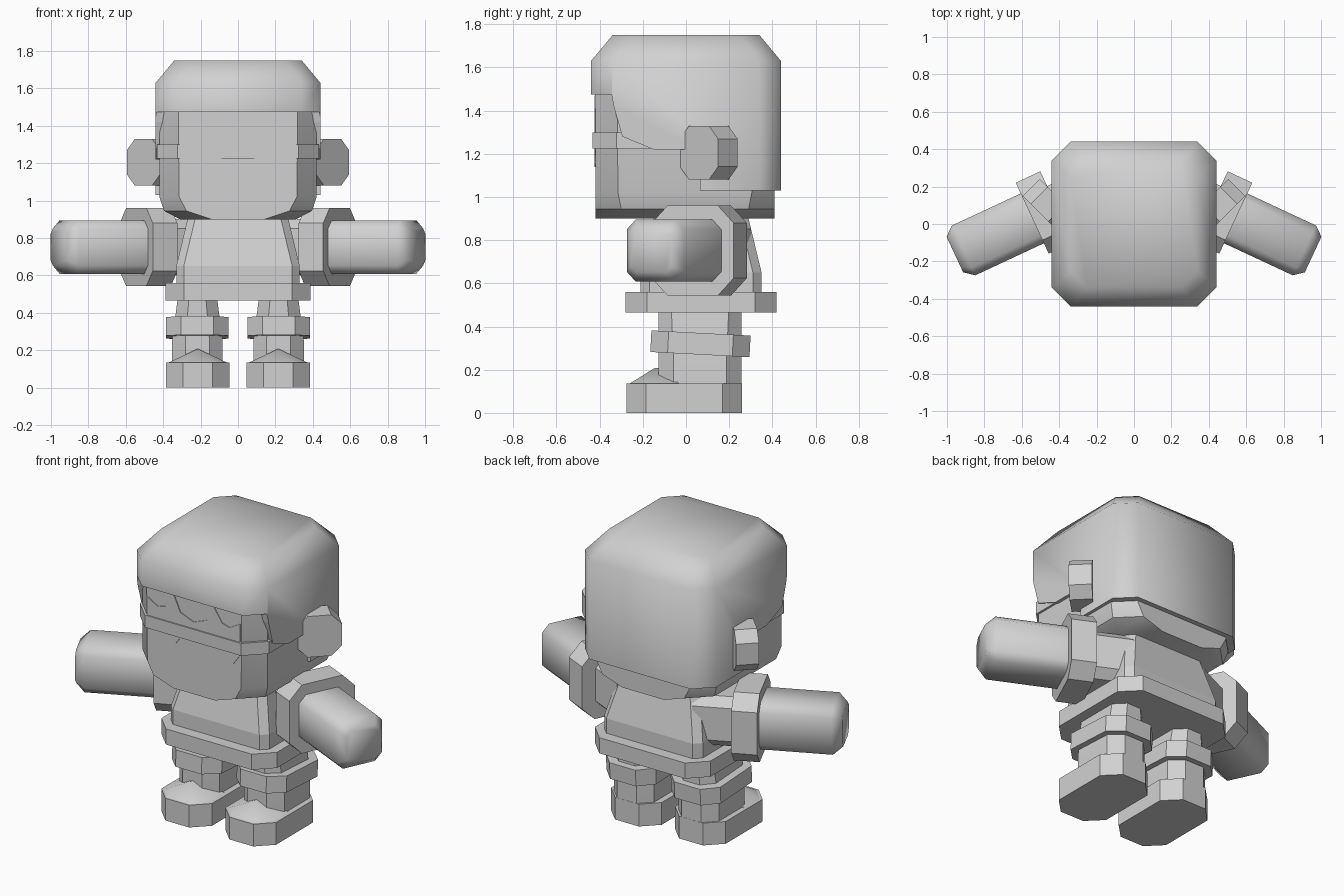
import bpy, bmesh, math
from mathutils import Matrix, Vector

if "Cube" in bpy.data.objects:
    bpy.data.objects.remove(bpy.data.objects["Cube"])

grey = bpy.data.materials.new("plain grey")
grey.diffuse_color = (0.64, 0.64, 0.64, 1)
grey.use_nodes = True
grey.node_tree.nodes["Principled BSDF"].inputs["Base Color"].default_value = grey.diffuse_color


def octagon(hx, hy, c, z, cx=0, cy=0):
    """Chamfered rectangle at height z."""
    pts = [(hx, -hy + c), (hx, hy - c), (hx - c, hy), (-hx + c, hy),
           (-hx, hy - c), (-hx, -hy + c), (-hx + c, -hy), (hx - c, -hy)]
    return [Vector((x + cx, y + cy, z)) for x, y in pts]


def finish(name, bm, mirror=False, angle=30):
    bmesh.ops.recalc_face_normals(bm, faces=bm.faces[:])
    me = bpy.data.meshes.new(name)
    bm.to_mesh(me)
    bm.free()
    me.materials.append(grey)
    ob = bpy.data.objects.new(name, me)
    bpy.context.collection.objects.link(ob)
    bpy.ops.object.select_all(action='DESELECT')
    ob.select_set(True)
    bpy.context.view_layer.objects.active = ob
    if angle:
        bpy.ops.object.shade_smooth_by_angle(angle=math.radians(angle))
    if mirror:
        ob.modifiers.new("Mirror", 'MIRROR').use_clip = False
    return ob


def loft(name, rings, matrix=Matrix(), mirror=False, angle=30):
    """Skin a stack of equal-sized rings and cap both ends."""
    bm = bmesh.new()
    vr = [[bm.verts.new(matrix @ p) for p in r] for r in rings]
    n = len(vr[0])
    for a, b in zip(vr, vr[1:]):
        for i in range(n):
            bm.faces.new((a[i], a[(i + 1) % n], b[(i + 1) % n], b[i]))
    bm.faces.new(vr[0][::-1])
    bm.faces.new(vr[-1])
    return finish(name, bm, mirror, angle)


def turned(deg, z):
    """Frame whose local Z points outwards and forwards by deg, local Y is up."""
    a = math.radians(deg)
    return Matrix(((math.sin(a), 0, math.cos(a), 0),
                   (math.cos(a), 0, -math.sin(a), 0),
                   (0, 1, 0, z), (0, 0, 0, 1)))


# Head with rounded jaw
loft("head", [
    octagon(0.31, 0.415, 0.17, 0.90, 0, -0.005),
    octagon(0.395, 0.415, 0.12, 0.945, 0, -0.005),
    octagon(0.42, 0.415, 0.105, 1.02, 0, -0.005),
    octagon(0.42, 0.415, 0.10, 1.55, 0, -0.005)])

# Hair: chamfered block, cut away around the face
hair = loft("hair", [
    octagon(0.44, 0.44, 0.10, 1.03),
    octagon(0.44, 0.44, 0.10, 1.63),
    octagon(0.34, 0.34, 0.09, 1.75)], angle=50)
profile = [(-0.6, 1.475), (-0.345, 1.475), (-0.335, 1.42), (-0.295, 1.28),
           (-0.15, 1.22), (0.065, 1.22), (0.065, 0.9), (-0.6, 0.9)]
cutter = loft("face_cutter", [[Vector((x, y, z)) for y, z in profile]
                              for x in (-0.6, 0.6)], angle=0)
cutter.hide_render = True
cutter.hide_viewport = True
cut = hair.modifiers.new("Face opening", 'BOOLEAN')
cut.operation = 'DIFFERENCE'
cut.solver = 'EXACT'
cut.object = cutter

# Strap and face mask
loft("mask_strap", [octagon(0.433, 0.433, 0.11, z) for z in (1.225, 1.30)])
half = [(0.09, 1.375), (0.134, 1.47), (0.19, 1.385), (0.24, 1.37), (0.31, 1.41),
        (0.31, 1.22), (0.26, 1.15), (0.19, 1.14), (0.12, 1.18), (0.07, 1.25)]
outline = [(0, 1.34)] + half + [(0, 1.285)] + [(-x, z) for x, z in reversed(half)]
loft("mask_plate", [[Vector((x, y, z)) for x, z in outline]
                    for y in (-0.425, -0.418)], angle=0)

# Ears, turned half forwards
loft("ear", [octagon(0.126, 0.124, 0.06, d, 0.40) for d in (0.187, 0.315)],
     turned(45, 1.205), True)

# Torso and flared hem
loft("torso", [
    octagon(0.33, 0.28, 0.04, 0.54, 0, 0.07),
    octagon(0.33, 0.28, 0.04, 0.65, 0, 0.07),
    octagon(0.265, 0.215, 0.04, 0.92, 0, 0.07)], angle=10)
loft("hem", [octagon(0.388, 0.35, 0.10, z, 0, 0.07) for z in (0.465, 0.56)])

# Arms, swung forwards
arm = turned(25, 0.752)
loft("sleeve", [octagon(0.15, 0.15, 0.05, d, 0.23) for d in (0.10, 0.36)], arm, True)
loft("sleeve_cuff", [octagon(0.209, 0.208, 0.08, d, 0.258) for d in (0.335, 0.48)],
     arm, True)
loft("forearm", [
    octagon(0.147, 0.143, 0.045, 0.40, 0.257),
    octagon(0.147, 0.143, 0.045, 0.885, 0.257),
    octagon(0.105, 0.10, 0.03, 0.937, 0.257)], arm, True, 50)

# Legs with tilted cuffs
loft("leg", [
    octagon(0.135, 0.193, 0.07, 0.10, 0.217, 0.065),
    octagon(0.135, 0.193, 0.07, 0.25, 0.217, 0.065),
    octagon(0.105, 0.193, 0.06, 0.48, 0.217, 0.065)], mirror=True)
tilt = (Matrix.Translation((0.217, 0.067, 0.32)) @ Matrix.Rotation(math.radians(-3), 4, 'X'))
loft("leg_cuff", [octagon(0.167, 0.23, 0.08, z) for z in (-0.05, 0.05)], tilt, True)

# Shoes with a ridged toe
loft("shoe", [octagon(0.17, 0.267, 0.09, z, 0.215, -0.008) for z in (0, 0.135)],
     mirror=True)
bm = bmesh.new()
for p in [(0.05, -0.18, 0.13), (0.38, -0.18, 0.13), (0.30, -0.27, 0.13),
          (0.13, -0.27, 0.13), (0.215, -0.145, 0.208), (0.215, -0.08, 0.205),
          (0.05, -0.03, 0.13), (0.38, -0.03, 0.13)]:
    bm.verts.new(p)
bmesh.ops.convex_hull(bm, input=bm.verts[:])
finish("toe_ridge", bm, True, 40)
